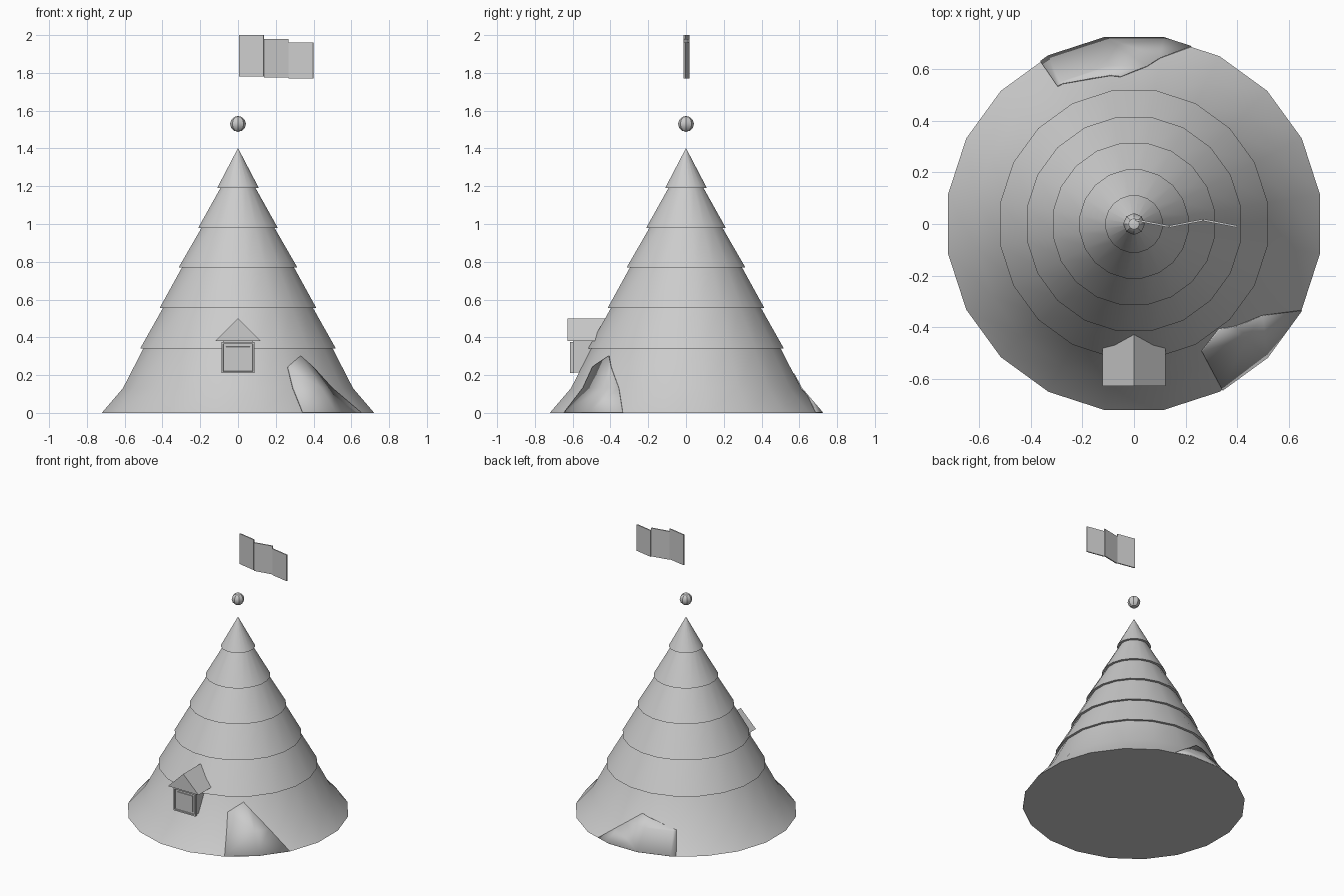
import bpy, bmesh, math
from mathutils import Vector

if "Cube" in bpy.data.objects:
    bpy.data.objects.remove(bpy.data.objects["Cube"], do_unlink=True)

grey = bpy.data.materials.new("plain_grey")
grey.use_nodes = True
colour = (0.6, 0.6, 0.6, 1)
grey.diffuse_color = colour
grey.node_tree.nodes["Principled BSDF"].inputs["Base Color"].default_value = colour

SIDES = 20


def finish(name, bm, smooth=False):
    bmesh.ops.recalc_face_normals(bm, faces=bm.faces)
    mesh = bpy.data.meshes.new(name)
    bm.to_mesh(mesh)
    bm.free()
    mesh.materials.append(grey)
    obj = bpy.data.objects.new(name, mesh)
    bpy.context.collection.objects.link(obj)
    if smooth:
        bpy.ops.object.select_all(action='DESELECT')
        obj.select_set(True)
        bpy.context.view_layer.objects.active = obj
        bpy.ops.object.shade_smooth_by_angle(angle=math.radians(30))
    return obj


def lathe(profile, capped=True):
    """Stack of polygon rings joined into a shell."""
    bm = bmesh.new()
    rings = []
    for r, z in profile:
        angles = [2 * math.pi * (i + 0.5) / SIDES for i in range(SIDES)]
        rings.append([bm.verts.new((r * math.cos(a), r * math.sin(a), z)) for a in angles])
    for low, high in zip(rings, rings[1:]):
        for i in range(SIDES):
            j = (i + 1) % SIDES
            bm.faces.new((low[i], low[j], high[j], high[i]))
    if capped:
        bm.faces.new(rings[0][::-1])
        bm.faces.new(rings[-1])
    bmesh.ops.remove_doubles(bm, verts=bm.verts, dist=1e-5)
    return bm


def box(name, low, high, turn=0):
    bm = bmesh.new()
    bmesh.ops.create_cube(bm, size=1)
    size = Vector(high) - Vector(low)
    bmesh.ops.scale(bm, vec=size, verts=bm.verts)
    obj = finish(name, bm)
    obj.location = (Vector(high) + Vector(low)) / 2
    obj.rotation_euler.z = turn
    return obj


# Flared skirt and the overlapping tiers above it
skirt = [(0.73, 0), (0.617, 0.13), (0.505, 0.345)]
finish("flared_skirt", lathe(skirt), True)
tiers = [(0.525, 0.34), (0.42, 0.555), (0.318, 0.77), (0.213, 0.98), (0.112, 1.19)]
for i, (r, z) in enumerate(tiers):
    if i + 1 < len(tiers):
        next_r, next_z = tiers[i + 1]
        top = (next_r - 0.02, next_z + 0.004)
    else:
        top = (0.001, 1.40)
    finish(f"tier_{i + 1}", lathe([(r, z), top]), True)


# Thin loose patches lying on the skirt, outlined by angle and height
def patch(name, outline):
    bm = lathe(skirt, capped=False)
    points = [Vector((0.6 * math.cos(math.radians(a)), 0.6 * math.sin(math.radians(a)), z))
              for a, z in outline]
    middle = sum(points, Vector()) / len(points)
    for a, b in zip(points, points[1:]):
        mid = (a + b) / 2
        normal = (b - a).cross(Vector((mid.x, mid.y, 0)))
        if normal.dot(middle - mid) > 0:
            normal.negate()
        bmesh.ops.bisect_plane(bm, geom=bm.verts[:] + bm.edges[:] + bm.faces[:],
                               plane_co=mid, plane_no=normal, clear_outer=True)
    # drop the far side of the shell
    away = [v for v in bm.verts if v.co.x * middle.x + v.co.y * middle.y < 0]
    bmesh.ops.delete(bm, geom=away, context='VERTS')
    obj = finish(name, bm, True)
    solid = obj.modifiers.new("thickness", 'SOLIDIFY')
    solid.thickness = 0.005
    solid.offset = 1


patch("front_patch", [(-62, 0), (-62, 0.24), (-50, 0.31), (-25, 0)])
patch("back_patch", [(70, 0), (95, 0.21), (119, 0.14), (120, 0)])

# Dormer: body, framed window and gable roof
box("dormer_body", (-0.08, -0.597, 0.215), (0.08, -0.42, 0.385))
bm = bmesh.new()
bmesh.ops.create_cube(bm, size=1)
bmesh.ops.scale(bm, vec=(0.176, 0.02, 0.165), verts=bm.verts)
bmesh.ops.translate(bm, vec=(0, -0.605, 0.293), verts=bm.verts)
front = [f for f in bm.faces if f.normal.y < -0.9]
for width, depth in ((0.014, -0.008), (0.02, 0.005)):
    bmesh.ops.inset_region(bm, faces=front, thickness=width)
    bmesh.ops.inset_region(bm, faces=front, thickness=0.001, depth=depth)
finish("dormer_window", bm)

bm = bmesh.new()
gable = [(-0.122, 0.38), (0.122, 0.38), (0, 0.5)]
face = bm.faces.new([bm.verts.new((x, -0.627, z)) for x, z in gable])
moved = bmesh.ops.extrude_face_region(bm, geom=[face])["geom"]
bmesh.ops.translate(bm, vec=(0, 0.2, 0),
                    verts=[v for v in moved if isinstance(v, bmesh.types.BMVert)])
if not face.is_valid or len(bm.faces) < 5:
    bmesh.ops.contextual_create(bm, geom=bm.edges[:])
finish("dormer_roof", bm)

# Finial ball
bm = bmesh.new()
bmesh.ops.create_uvsphere(bm, u_segments=8, v_segments=6, radius=0.042)
finish("finial_ball", bm, True).location.z = 1.53

# Flag of three zigzag panels
panels = [(0.005, 1.78, 2.0), (0.137, 1.775, 1.98), (0.268, 1.77, 1.96)]
for i, (x, low, high) in enumerate(panels):
    turn = -0.19 if i % 2 == 0 else 0.19
    box(f"flag_panel_{i + 1}", (x, -0.001, low), (x + 0.132, 0.007, high), turn)
